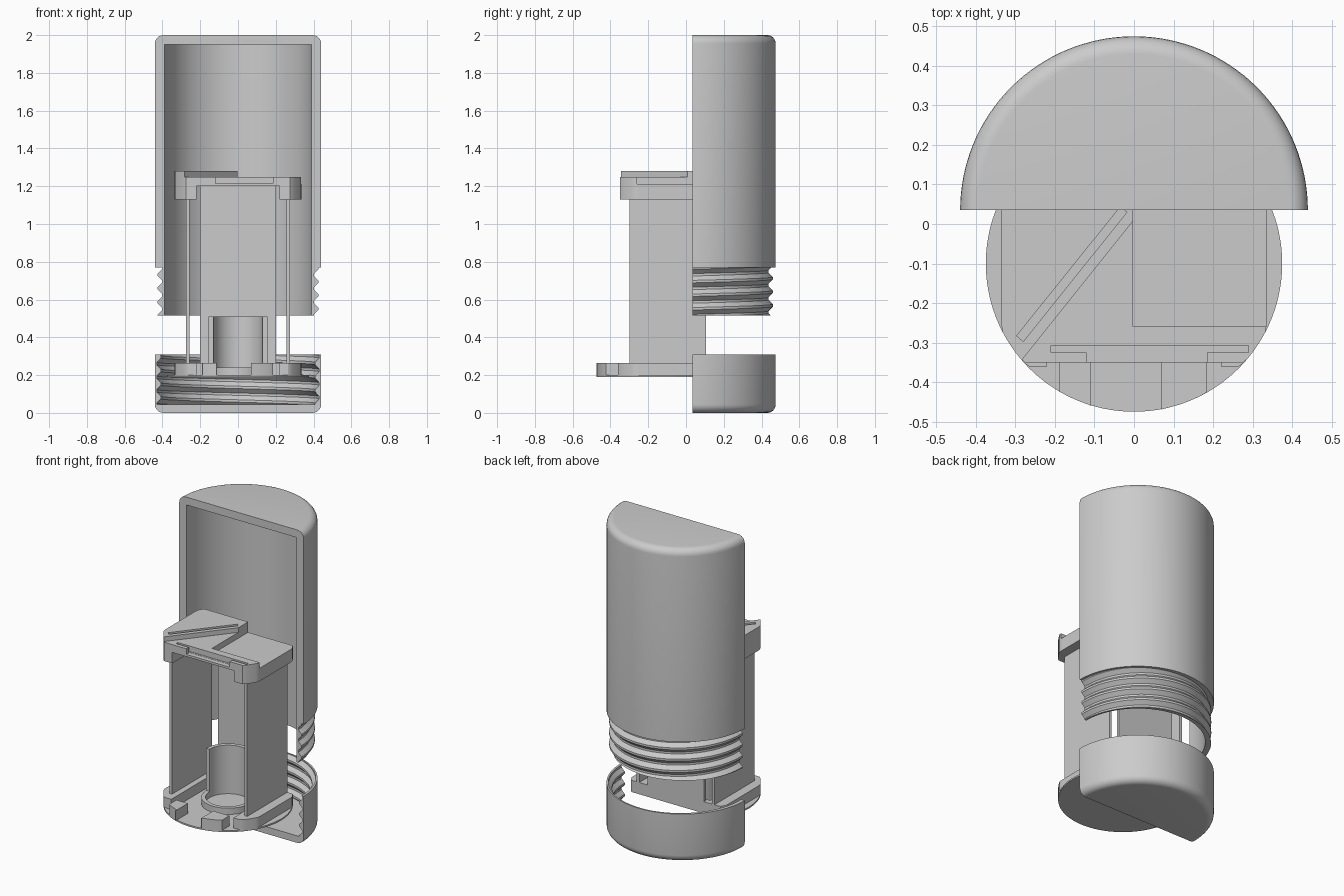
import bpy, bmesh
from math import pi, sin, cos

old = bpy.data.objects.get("Cube")
if old:
    bpy.data.objects.remove(old, do_unlink=True)

GREY = (0.6, 0.6, 0.6, 1)
mat = bpy.data.materials.new("plain grey plastic")
mat.use_nodes = True
mat.diffuse_color = GREY
mat.node_tree.nodes["Principled BSDF"].inputs["Base Color"].default_value = GREY

CUT_Y = 0.035      # section plane of the housing
CORE_Y = -0.1      # centre of the carrier
CORE_R = 0.375
PITCH = 0.072


def finish(name, bm, smooth=False):
    bmesh.ops.recalc_face_normals(bm, faces=bm.faces)
    mesh = bpy.data.meshes.new(name)
    bm.to_mesh(mesh)
    bm.free()
    mesh.materials.append(mat)
    ob = bpy.data.objects.new(name, mesh)
    bpy.context.collection.objects.link(ob)
    bpy.ops.object.select_all(action='DESELECT')
    ob.select_set(True)
    bpy.context.view_layer.objects.active = ob
    if smooth:
        bpy.ops.object.shade_smooth_by_angle(angle=0.5)
    return ob


def half_lathe(name, section, y=CUT_Y, steps=64):
    """Sweep a closed (radius, z) section, given per angle, round the back half."""
    bm = bmesh.new()
    rings = []
    for i in range(steps + 1):
        a = pi * i / steps
        rings.append([(bm.verts.new((r * cos(a), y + r * sin(a), z)), r)
                      for r, z in section(a)])
    n = len(rings[0])
    for one, two in zip(rings, rings[1:]):
        for j in range(n):
            k = (j + 1) % n
            if one[j][1] + one[k][1] > 0:
                bm.faces.new((one[j][0], one[k][0], two[k][0], two[j][0]))
    for ring in (rings[0], rings[-1]):
        bm.faces.new([v for v, r in ring])
    bmesh.ops.remove_doubles(bm, verts=bm.verts, dist=1e-5)
    return finish(name, bm, True)


def thread(a, z0, z1, low, high):
    """Helical trapezoid wave, listed from z0 up to z1."""
    shift = PITCH * a / (2 * pi)

    def radius(z):
        f = ((z - z0 - shift) / PITCH) % 1
        t = min(max((0.5 - abs(f - 0.5)) * 3.2 - 0.3, 0), 1)
        return low + (high - low) * t
    count = int((z1 - z0) / PITCH) + 2
    zs = [z0]
    for k in range(-1, count):
        for f in (0.09, 0.41, 0.59, 0.91):
            zs.append(min(max(z0 + shift + (k + f) * PITCH, z0), z1))
    zs.append(z1)
    return [(radius(z), z) for z in zs]


def fillet(r, z, size, start):
    return [(r - size + size * cos(start + i * pi / 12),
             z + size * sin(start + i * pi / 12)) for i in range(7)]


def prism(name, points, z0, z1, smooth=False):
    bm = bmesh.new()
    low = [bm.verts.new((x, y, z0)) for x, y in points]
    face = bm.faces.new(low)
    top = bmesh.ops.extrude_face_region(bm, geom=[face])["geom"]
    bmesh.ops.translate(bm, vec=(0, 0, z1 - z0),
                        verts=[g for g in top if isinstance(g, bmesh.types.BMVert)])
    bmesh.ops.remove_doubles(bm, verts=bm.verts, dist=1e-5)
    return finish(name, bm, smooth)


def box(name, x0, x1, y0, y1, z0, z1):
    return prism(name, [(x0, y0), (x1, y0), (x1, y1), (x0, y1)], z0, z1)


def disc_part(name, x0, x1, y0, y1, z0, z1):
    """Part of the carrier disc that lies inside a rectangle."""
    pts = []
    for i in range(144):
        a = 2 * pi * i / 144
        p = (min(max(CORE_R * cos(a), x0), x1),
             min(max(CORE_Y + CORE_R * sin(a), y0), y1))
        if not pts or abs(p[0] - pts[-1][0]) + abs(p[1] - pts[-1][1]) > 1e-4:
            pts.append(p)
    return prism(name, pts, z0, z1, True)


def carve(target, cutter):
    mod = target.modifiers.new("cut", 'BOOLEAN')
    mod.operation = 'DIFFERENCE'
    mod.solver = 'EXACT'
    mod.object = cutter
    bpy.ops.object.select_all(action='DESELECT')
    bpy.context.view_layer.objects.active = target
    target.select_set(True)
    bpy.ops.object.modifier_apply(modifier=mod.name)
    bpy.data.objects.remove(cutter, do_unlink=True)


# Sectioned housing: upper shell with threaded neck
half_lathe("upper_housing", lambda a:
           thread(a, 0.515, 0.77, 0.402, 0.425)
           + [(0.44, 0.77)] + fillet(0.44, 1.955, 0.045, 0)
           + [(0, 2.0), (0, 1.95), (0.39, 1.95), (0.39, 0.515)])

# Sectioned screw cap with internal thread
half_lathe("screw_cap", lambda a:
           [(0, 0)] + fillet(0.44, 0.045, 0.045, -pi / 2) + [(0.44, 0.31)]
           + thread(a, 0.045, 0.31, 0.408, 0.43)[::-1] + [(0, 0.045)])

# Carrier base with rim blocks
BACK = 0.105
disc_part("base_disc", -0.375, 0.375, -0.475, BACK, 0.19, 0.2)
disc_part("base_front_block_right", -0.19, -0.11, -0.475, -0.35, 0.2, 0.265)
disc_part("base_front_block_left", 0.07, 0.185, -0.475, -0.35, 0.2, 0.265)
disc_part("base_back_rim", -0.335, 0.335, 0.07, BACK, 0.2, 0.265)

# Half tube socket with a low front lip
half_lathe("socket_tube", lambda a: [(0.13, 0.2), (0.155, 0.2), (0.155, 0.51), (0.13, 0.51)],
           y=CORE_Y)
lip = half_lathe("socket_lip", lambda a: [(0.13, 0.2), (0.155, 0.2), (0.155, 0.24), (0.13, 0.24)],
                 y=0)
lip.rotation_euler.z = pi
lip.location.y = CORE_Y

# Mirrored side plates and side rims
for side, s in (("left", 1), ("right", -1)):
    def span(a, b):
        return sorted((a * s, b * s))
    box(side + "_plate", *span(0.257, 0.275), -0.3, BACK, 0.2, 1.2)
    disc_part(side + "_base_rim", *span(0.22, 0.335), -0.36, BACK, 0.2, 0.265)
    disc_part(side + "_top_rim", *span(0.22, 0.335), -0.35, BACK, 1.13, 1.2)
box("back_panel", -0.2, 0.2, 0.085, BACK, 0.2, 1.2)

# Top tray: raised wedge, pocket, front slot and slanted groove
tray = disc_part("top_tray", -0.335, 0.335, -0.35, BACK, 1.2, 1.28)
carve(tray, prism("cut_step", [(0, 0.01), (-0.3, -0.365), (0.5, -0.6), (0.5, 0.3), (0, 0.3)],
                  1.25, 1.4))
carve(tray, box("cut_pocket", -0.002, 0.5, -0.26, 0.3, 1.213, 1.4))
carve(tray, box("cut_slot", -0.21, 0.29, -0.325, -0.308, 1.215, 1.4))
carve(tray, box("cut_notch", -0.12, 0.185, -0.5, -0.32, 1.214, 1.4))
carve(tray, prism("cut_groove", [(-0.018, 0.03), (-0.035, 0.043), (-0.297, -0.283), (-0.28, -0.297)],
                  1.22, 1.4))
